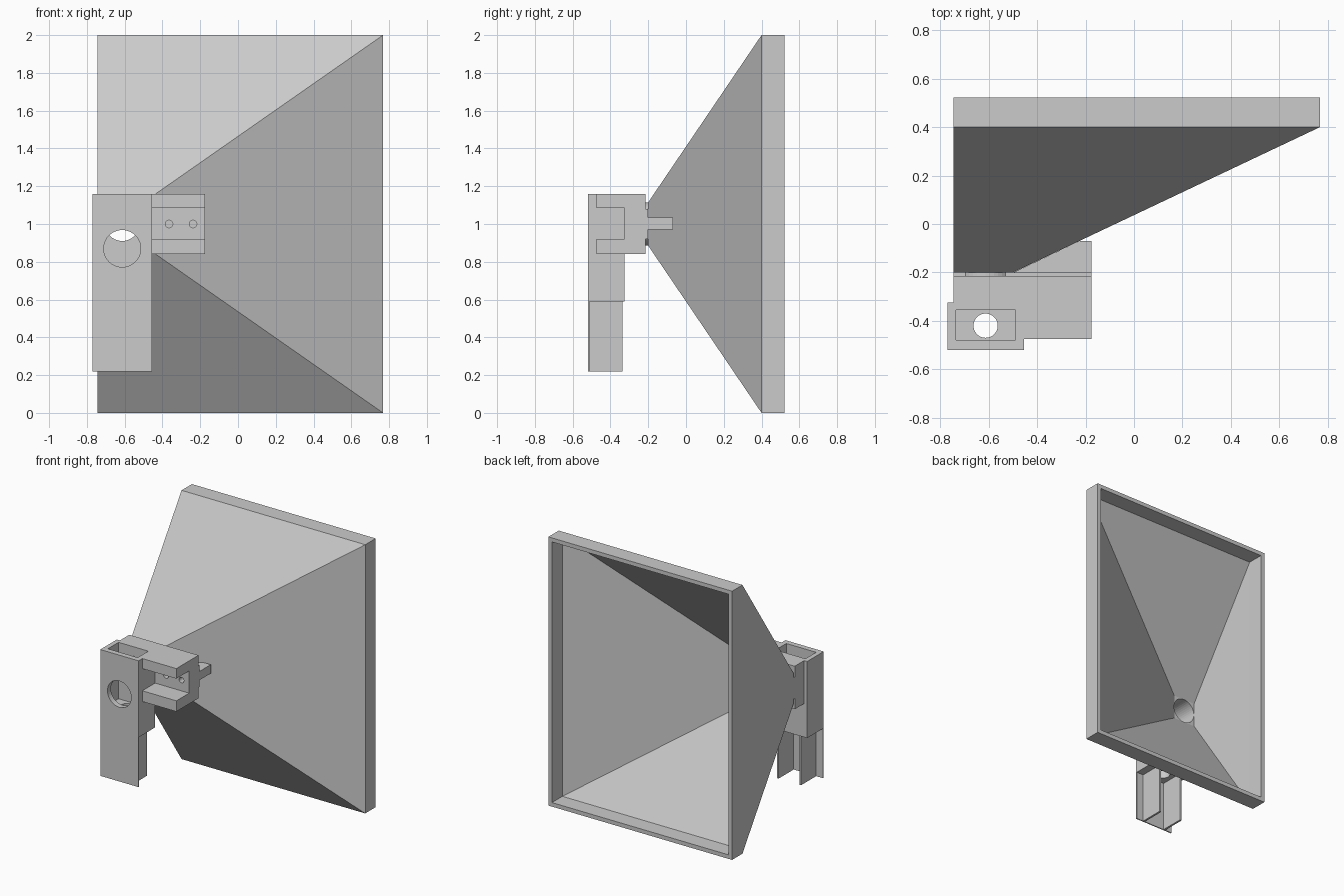
import bpy, bmesh
from mathutils import Matrix, Vector

cube = bpy.data.objects.get("Cube")
if cube:
    bpy.data.objects.remove(cube, do_unlink=True)

grey = bpy.data.materials.new("plain grey")
grey.use_nodes = True
COLOUR = (0.6, 0.6, 0.6, 1)
grey.diffuse_color = COLOUR
grey.node_tree.nodes["Principled BSDF"].inputs["Base Color"].default_value = COLOUR


def finish(name, bm):
    bmesh.ops.recalc_face_normals(bm, faces=bm.faces)
    mesh = bpy.data.meshes.new(name)
    bm.to_mesh(mesh)
    bm.free()
    mesh.materials.append(grey)
    obj = bpy.data.objects.new(name, mesh)
    bpy.context.collection.objects.link(obj)
    return obj


def box(name, x, y, z):
    bm = bmesh.new()
    bmesh.ops.create_cube(bm, size=1)
    for v in bm.verts:
        v.co = Vector([(r[0] + r[1]) / 2 + c * (r[1] - r[0]) for c, r in zip(v.co, (x, y, z))])
    return finish(name, bm)


def cylinder(name, centre, radius, depth, axis="Y"):
    bm = bmesh.new()
    turn = Matrix.Rotation(1.570796, 4, "X") if axis == "Y" else Matrix()
    bmesh.ops.create_cone(bm, cap_ends=True, segments=40, radius1=radius, radius2=radius,
                          depth=depth, matrix=Matrix.Translation(centre) @ turn)
    return finish(name, bm)


def loft(name, sections):
    """Skin rectangles given as (y, x0, x1, z0, z1)."""
    bm = bmesh.new()
    rings = [[bm.verts.new(p) for p in ((a, y, c), (b, y, c), (b, y, d), (a, y, d))]
             for y, a, b, c, d in sections]
    for r, s in zip(rings, rings[1:]):
        for i in range(4):
            j = (i + 1) % 4
            bm.faces.new((r[i], r[j], s[j], s[i]))
    bm.faces.new(rings[0])
    bm.faces.new(rings[-1])
    return finish(name, bm)


def cut(obj, *cutters):
    for cutter in cutters:
        mod = obj.modifiers.new("cut", "BOOLEAN")
        mod.operation = "DIFFERENCE"
        mod.solver = "EXACT"
        mod.object = cutter
        bpy.context.view_layer.objects.active = obj
        bpy.ops.object.modifier_apply(modifier=mod.name)
        bpy.data.objects.remove(cutter, do_unlink=True)


PORT_X = -0.613


def port():
    return cylinder("port_cutter", (PORT_X, -0.295, 1), 0.09, 0.23)


# Offset funnel with a square rim, hollowed out
funnel = loft("funnel", [(0.522, -0.745, 0.768, 0, 2), (0.4, -0.745, 0.768, 0, 2),
                         (-0.2, -0.745, -0.5, 0.885, 1.115)])
hollow = loft("hollow_cutter", [(0.6, -0.715, 0.738, 0.03, 1.97), (0.4, -0.715, 0.738, 0.03, 1.97),
                                (-0.19, -0.705, -0.525, 0.91, 1.09)])
cut(funnel, hollow, port())

# Neck and joining plate behind the bracket
neck = cylinder("funnel_neck", (PORT_X, -0.207, 1), 0.115, 0.018)
cut(neck, port())
plate = box("joining_plate", (-0.745, -0.175), (-0.216, -0.2), (0.92, 1.08))
cut(plate, port())

# Rib filling the corner between plate and slanted wall
bm = bmesh.new()
base = bm.faces.new([bm.verts.new((x, y, 0.97)) for x, y in
                     ((-0.5, -0.201), (-0.175, -0.201), (-0.175, -0.07), (-0.225, -0.07))])
up = bmesh.ops.extrude_face_region(bm, geom=[base])
bmesh.ops.translate(bm, vec=(0, 0, 0.065), verts=[v for v in up["geom"] if isinstance(v, bmesh.types.BMVert)])
finish("support_rib", bm)

# Bracket: back block plus two forward flanges around a channel
block = box("bracket_back", (-0.745, -0.175), (-0.325, -0.215), (0.84, 1.16))
cut(block, port(), *[cylinder("screw_cutter", (x, -0.3, 1), 0.02, 0.14) for x in (-0.365, -0.238)])
for name, z in (("upper_flange", (1.085, 1.16)), ("lower_flange", (0.84, 0.92))):
    box(name, (-0.455, -0.175), (-0.475, -0.325), z)

# Housing with a top pocket, front window, rear port and drain hole
housing = box("housing", (-0.77, -0.455), (-0.52, -0.325), (0.59, 1.16))
cut(housing,
    box("pocket_cutter", (-0.735, -0.49), (-0.48, -0.355), (0.74, 1.3)),
    cylinder("window_cutter", (PORT_X, -0.5, 0.87), 0.098, 0.1),
    port(),
    cylinder("drain_cutter", (PORT_X, -0.42, 0.65), 0.05, 0.3, "Z"))

# Lower channel: thin front plate and two inset side walls
box("lower_front_plate", (-0.77, -0.455), (-0.52, -0.512), (0.22, 0.59))
for side, sign in (("left", 1), ("right", -1)):
    xs = sorted(PORT_X + sign * d for d in (0.085, 0.1))
    box(side + "_lower_wall", xs, (-0.512, -0.335), (0.22, 0.59))
